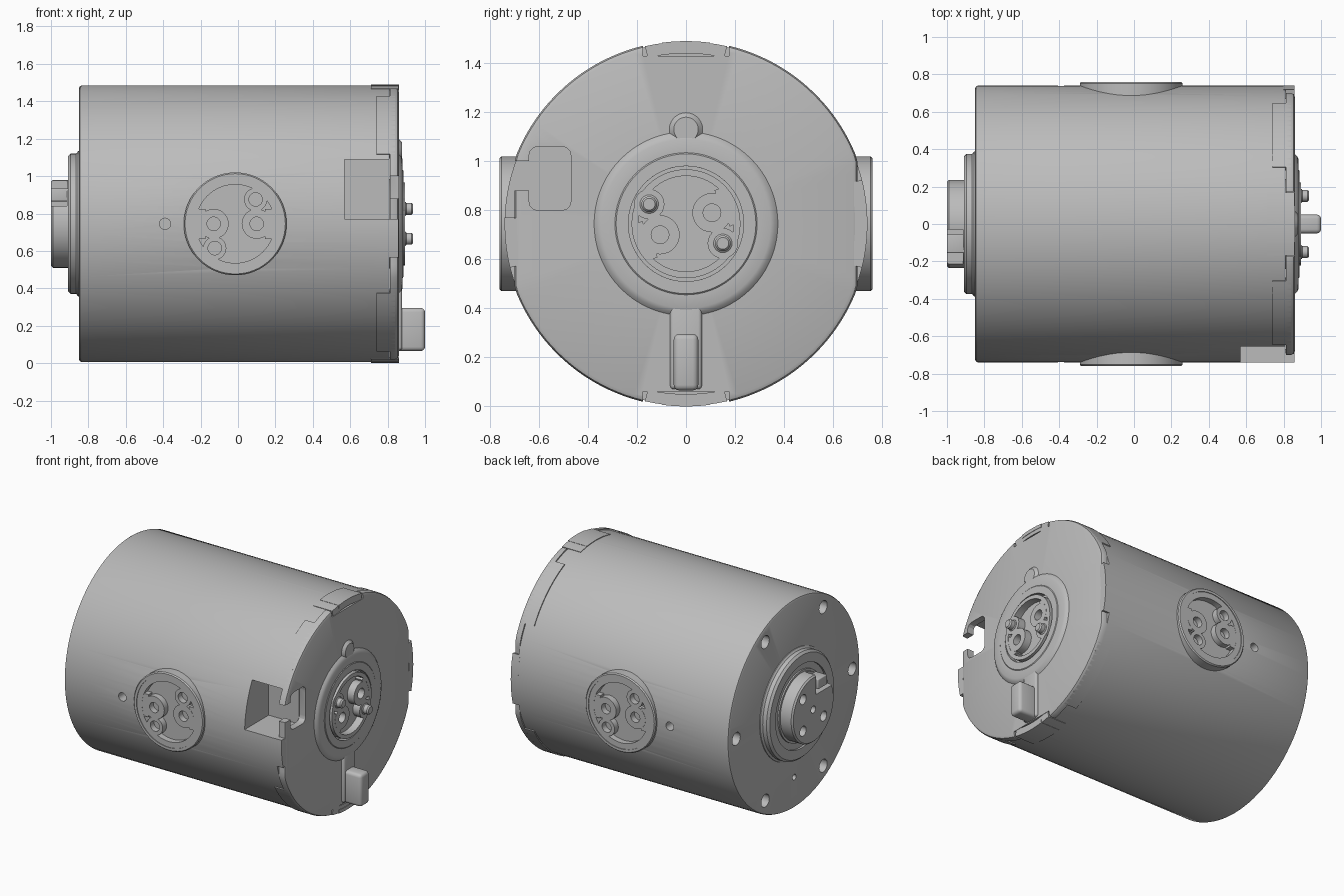
import bpy, bmesh
from math import radians, cos, sin, pi
from mathutils import Matrix, Vector

if "Cube" in bpy.data.objects:
    bpy.data.objects.remove(bpy.data.objects["Cube"])

grey = bpy.data.materials.new("satin grey")
grey.use_nodes = True
grey.diffuse_color = (0.5, 0.5, 0.5, 1)
grey.node_tree.nodes["Principled BSDF"].inputs["Base Color"].default_value = (0.5, 0.5, 0.5, 1)

MID = 0.745  # height of the main axis
X, Y, Z = Vector((1, 0, 0)), Vector((0, 1, 0)), Vector((0, 0, 1))


def frame(right, up, out, x=0):
    m = Matrix((right, up, out)).transposed().to_4x4()
    m.translation = (x, 0, MID)
    return m


# Local frames: local z points out of the face
COVER = frame(Y, Z, X)
REAR = frame(-Y, Z, -X)
FRONT_SIDE = frame(X, Z, -Y, -0.015)
BACK_SIDE = frame(-X, Z, Y, -0.015)


def finish(name, bm, m):
    bmesh.ops.remove_doubles(bm, verts=bm.verts, dist=1e-5)
    bmesh.ops.recalc_face_normals(bm, faces=bm.faces)
    bm.transform(m)
    me = bpy.data.meshes.new(name)
    bm.to_mesh(me)
    bm.free()
    ob = bpy.data.objects.new(name, me)
    bpy.context.collection.objects.link(ob)
    me.materials.append(grey)
    return ob


def lathe(name, pts, m, at=(0, 0), arc=None, seg=48):
    """Sweep a closed (radius, height) profile round local z."""
    a0, a1 = arc or (0, 360)
    bm = bmesh.new()
    rings = []
    count = seg if arc is None else seg + 1
    for i in range(count):
        a = radians(a0 + (a1 - a0) * i / seg)
        rings.append([bm.verts.new((at[0] + r * cos(a), at[1] + r * sin(a), h)) for r, h in pts])
    n = len(pts)
    for i in range(seg):
        p, q = rings[i], rings[(i + 1) % count]
        for j in range(n):
            k = (j + 1) % n
            if pts[j][0] == 0 and pts[k][0] == 0:
                continue
            bm.faces.new((p[j], q[j], q[k], p[k]))
    if arc:
        bm.faces.new(rings[0])
        bm.faces.new(rings[-1])
    else:
        bmesh.ops.dissolve_degenerate(bm, dist=1e-6, edges=bm.edges)
    return finish(name, bm, m)


def tube(name, r_in, r_out, h0, h1, m, **kw):
    return lathe(name, [(r_in, h0), (r_out, h0), (r_out, h1), (r_in, h1)], m, **kw)


def box(name, lo, hi, m=Matrix(), bevel=0):
    bm = bmesh.new()
    bmesh.ops.create_cube(bm, size=1)
    for v in bm.verts:
        v.co = [(a + b) / 2 + c * (b - a) for a, b, c in zip(lo, hi, v.co)]
    if bevel:
        bmesh.ops.bevel(bm, geom=bm.edges[:], offset=bevel, segments=3, profile=0.5, affect='EDGES')
    return finish(name, bm, m)


def cut(ob, cutters):
    for c in cutters:
        c.hide_render = True
        mod = ob.modifiers.new("cut", 'BOOLEAN')
        mod.operation, mod.solver, mod.object = 'DIFFERENCE', 'EXACT', c
    dg = bpy.context.evaluated_depsgraph_get()
    me = bpy.data.meshes.new_from_object(ob.evaluated_get(dg))
    ob.modifiers.clear()
    ob.data = me
    for c in cutters:
        bpy.data.objects.remove(c)


def contacts(name, m, lobe_angle, pin_angle, floor, top, rim):
    """Paired lobes with bores, joined to the rim, and sockets."""
    for i in range(2):
        a = radians(lobe_angle) + pi * i
        tube(f"{name}_lobe_{i}", 0.036, 0.08, floor, top, m, at=(0.115 * cos(a), 0.115 * sin(a)), seg=28)
        box(f"{name}_lobe_bridge_{i}", (0.16, -0.08, floor), (rim, 0.08, top - 0.001), m @ Matrix.Rotation(a, 4, 'Z'))
        b = radians(pin_angle) + pi * i
        tube(f"{name}_socket_{i}", 0.036, 0.062, floor, top, m, at=(0.17 * cos(b), 0.17 * sin(b)), seg=24)


# Main body
body = lathe("body", [(0, -0.85), (0.725, -0.85), (0.735, -0.845), (0.74, -0.835), (0.74, 0.81), (0, 0.81)],
             COVER, seg=96)
cutters = [box("cutter", (0.57, -0.9, 0.77), (1, -0.47, 1.09)),
           tube("cutter", 0, 0.02, 0.8, 1, REAR, at=(0, -0.52), seg=20)]
for i in range(6):
    a = i * pi / 3
    cutters.append(tube("cutter", 0, 0.045, 0.77, 1, REAR, at=(0.65 * cos(a), 0.65 * sin(a)), seg=24))
for m in (FRONT_SIDE, BACK_SIDE):
    x = -0.375 if m is FRONT_SIDE else 0.375
    cutters.append(tube("cutter", 0, 0.03, 0.66, 1, m, at=(x, 0), seg=24))
    cutters.append(tube("cutter", 0, 0.25, 0.7, 1, m))
cut(body, cutters)

# Side bosses with socket pattern
for side, m in (("front", FRONT_SIDE), ("back", BACK_SIDE)):
    lathe(f"{side}_boss_rim", [(0.25, 0.62), (0.275, 0.62), (0.275, 0.752), (0.268, 0.76), (0.25, 0.76)], m, seg=64)
    tube(f"{side}_boss_face", 0.21, 0.252, 0.65, 0.755, m, seg=64)
    tube(f"{side}_boss_floor", 0, 0.24, 0.65, 0.712, m)
    contacts(f"{side}_boss", m, 0, 50, 0.70, 0.755, 0.215)

# Rear flange
lathe("rear_flange", [(0, 0.84), (0.39, 0.84), (0.388, 0.855), (0.375, 0.865), (0.375, 0.895), (0.36, 0.91),
                      (0.295, 0.91), (0.295, 0.895), (0.25, 0.895), (0.25, 0.905), (0, 0.905)], REAR, seg=64)
# Rear hub with a quarter step, key block and bores
hub = lathe("rear_hub", [(0, 0.89), (0.235, 0.89), (0.235, 0.99), (0.225, 1), (0, 1)], REAR, seg=64)
bores = [(-0.115, 0.115), (-0.115, -0.11), (0.115, -0.09)]
cut(hub, [tube("cutter", 0, 0.035, 0.93, 1.1, REAR, at=p, seg=24) for p in bores]
    + [tube("cutter", 0, 0.025, 0.93, 1.1, REAR, seg=24),
       box("cutter", (0.03, 0.095, 0.915), (0.3, 0.3, 1.1), REAR)])
box("rear_key_block", (0.055, 0.12, 0.9), (0.155, 0.19, 1), REAR, bevel=0.006)

# Cover plate: disc flattened on four sides
plate = lathe("cover_plate", [(0, 0.812), (0.747, 0.812), (0.747, 0.84), (0.741, 0.854), (0.727, 0.86), (0, 0.86)],
              COVER, seg=128)
for v in plate.data.vertices:
    inset = 0.02 if v.co.x > 0.857 else 0.006 if v.co.x > 0.85 else 0
    side, top = 0.7 - inset, 0.725 - inset
    v.co.y = max(-side, min(side, v.co.y))
    v.co.z = MID + max(-top, min(top, v.co.z - MID))
cut(plate, [box("cutter", (0.7, -0.64, 0.8), (1, -0.47, 1.06), bevel=0.035),
            box("cutter", (0.7, -0.8, 0.88), (1, -0.6, 1.0)),
            box("cutter", (0.7, -0.175, 1.43), (1, 0.175, 1.6)),
            box("cutter", (0.7, -0.175, -0.1), (1, 0.175, 0.06)),
            tube("cutter", 0, 0.235, 0.7, 1, COVER, seg=64)])

# Cover skirts at the four corners
for i, a in enumerate((30, 114, 210, 294)):
    tube(f"cover_skirt_{i}", 0.70, 0.747, 0.74, 0.84, COVER, arc=(a, a + 36), seg=16)

# Body tabs that lock into the cover
for name, mid in (("top", 90), ("bottom", 270)):
    tab = tube(f"{name}_tab", 0.695, 0.743, 0.71, 0.857, COVER, arc=(mid - 13, mid + 13), seg=16)
    tab_pad = tube(f"{name}_tab_pad", 0.72, 0.745, 0.71, 0.86, COVER, arc=(mid - 7.5, mid + 7.5), seg=10)
    for ob in (tab, tab_pad, body):
        up = 1 if mid == 90 else -1
        m = Matrix((X, up * -Y, up * Z)).transposed().to_4x4()
        m.translation = (0.785, 0, MID)
        cut(ob, [tube("cutter", 0, 0.028, 0.66, 0.9, m, seg=24)])
tube("back_tab", 0.69, 0.74, 0.80, 0.858, COVER, arc=(-14, 14), seg=14)
tube("front_tab", 0.69, 0.74, 0.80, 0.858, COVER, arc=(178, 194), seg=10)

# Raised cover boss with its index bump and neck
lathe("cover_boss", [(0.235, 0.83), (0.375, 0.83), (0.375, 0.86), (0.362, 0.873), (0.345, 0.88),
                     (0.29, 0.88), (0.285, 0.884), (0.235, 0.884)], COVER, seg=72)
lathe("cover_index_bump", [(0, 0.84), (0.07, 0.84), (0.068, 0.86), (0.05, 0.878), (0, 0.878)],
      COVER, at=(0, 0.385), seg=28)
box("cover_neck", (0.83, -0.065, 0.07), (0.878, 0.065, 0.42), bevel=0.015)
box("cover_lug", (0.82, -0.05, 0.065), (1.0, 0.05, 0.295), bevel=0.022)

# Cover connector with plug ring, lobes and pins
tube("plug_floor", 0, 0.24, 0.81, 0.84, COVER, seg=64)
tube("plug_ring", 0.195, 0.222, 0.82, 0.893, COVER, seg=64)
contacts("plug", COVER, 23, 152, 0.835, 0.893, 0.2)
for i in range(2):
    b = radians(152) + pi * i
    lathe(f"plug_pin_{i}", [(0, 0.83), (0.038, 0.83), (0.038, 0.895), (0.032, 0.9), (0.032, 0.927), (0.024, 0.936),
                            (0, 0.936)], COVER, at=(0.17 * cos(b), 0.17 * sin(b)), seg=24)

# Smooth shading with sharp edges kept
for ob in bpy.context.collection.objects:
    ob.select_set(False)
parts = [o for o in bpy.context.collection.objects if o.type == 'MESH']
for ob in parts:
    ob.select_set(True)
    bpy.context.view_layer.objects.active = ob
bpy.ops.object.shade_smooth_by_angle(angle=radians(30))
